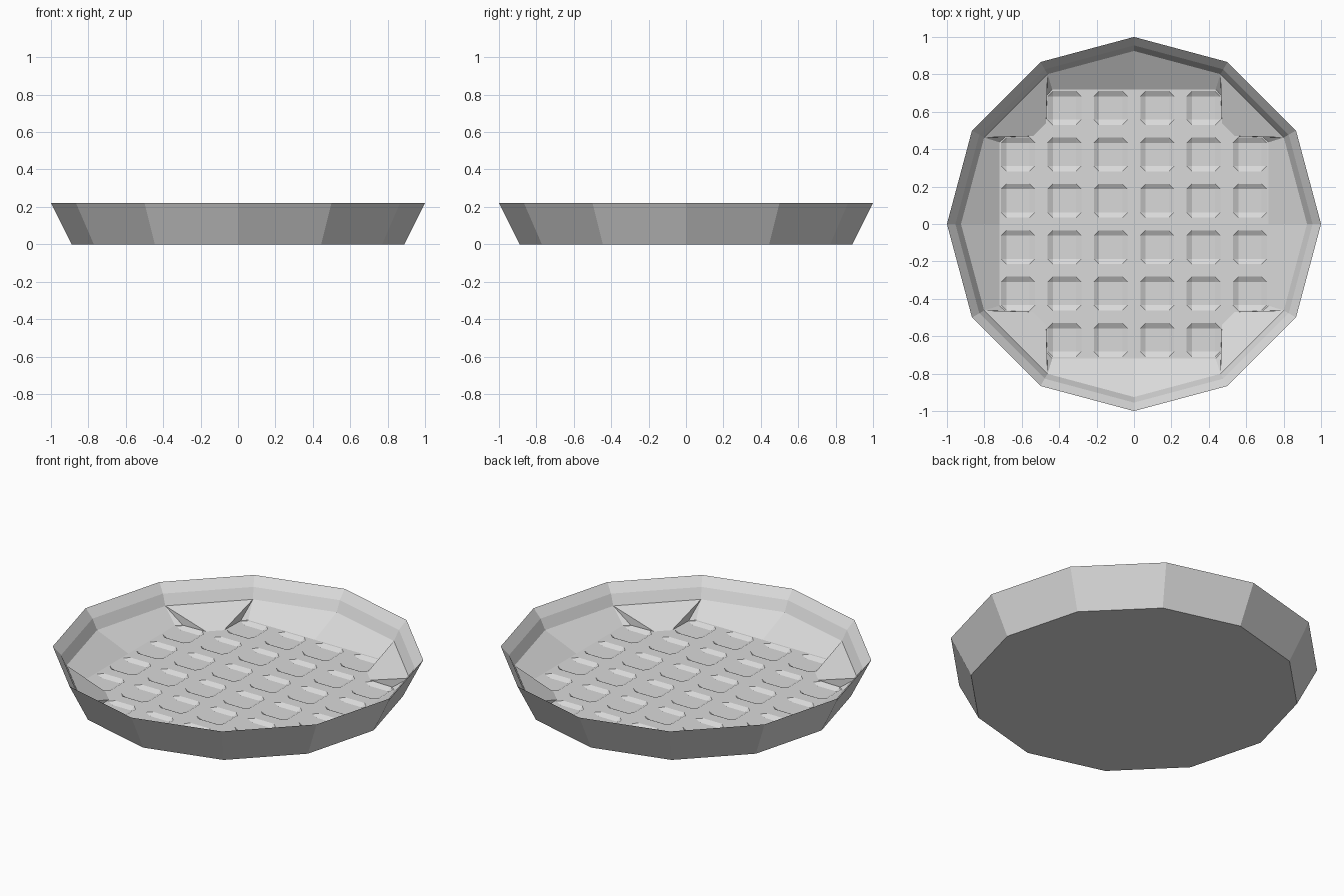
import bpy, bmesh, math
from mathutils import Vector

if "Cube" in bpy.data.objects:
    bpy.data.objects.remove(bpy.data.objects["Cube"])

SIDES = 12
RIB_Z, PIT_Z = 0.025, 0.01      # rib tops and pit floors
PITCH, HALF, CUT = 0.248, 0.09, 0.028

bm = bmesh.new()


def ring(radius, z):
    return [bm.verts.new((radius * math.cos(2 * math.pi * i / SIDES),
                          radius * math.sin(2 * math.pi * i / SIDES), z))
            for i in range(SIDES)]


def bridge(a, b):
    n = len(a)
    for i in range(n):
        j = (i + 1) % n
        bm.faces.new((a[i], a[j], b[j], b[i]))


# Outer wall, rim and inner wall
rings = [ring(0.89, 0), ring(1.0, 0.22), ring(0.955, 0.17), ring(0.925, 0.11)]
bm.faces.new(list(reversed(rings[0])))
for a, b in zip(rings, rings[1:]):
    bridge(a, b)
inner = rings[-1]

# Stepped outline of the waffle floor, one quarter turned four times
quarter = [(0.72, 0), (0.72, 0.437), (0.688, 0.4645), (0.54, 0.47),
           (0.47, 0.54), (0.4645, 0.688), (0.437, 0.72)]
outline = []
for k in range(4):
    for x, y in quarter:
        for _ in range(k):
            x, y = -y, x
        outline.append(bm.verts.new((x, y, RIB_Z)))

# Sloping band from the inner wall down to the floor outline
for k in range(4):
    p0, p1, p2, p3 = [inner[(3 * k + i) % SIDES] for i in range(4)]
    e, a, a2, b, c, d2, d, e2 = [outline[(7 * k + i) % 28] for i in range(8)]
    for f in ((p0, p1, a, e), (p1, a2, a), (p1, b, a2), (p1, p2, c, b),
              (p2, d2, c), (p2, d, d2), (p2, p3, e2, d)):
        bm.faces.new(f)


def loop_edges(verts):
    result = []
    for i, v in enumerate(verts):
        w = verts[(i + 1) % len(verts)]
        result.append(bm.edges.get((v, w)) or bm.edges.new((v, w)))
    return result


# Square pits with clipped corners; the four corner cells are left out
floor_edges = loop_edges(outline)
low = HALF - CUT
for i in range(6):
    for j in range(6):
        if i in (0, 5) and j in (0, 5):
            continue
        cx, cy = (i - 2.5) * PITCH, (j - 2.5) * PITCH
        top, base = [], []
        for sx, sy in ((1, 1), (-1, 1), (-1, -1), (1, -1)):
            pair = [(HALF * sx, low * sy), (low * sx, HALF * sy)]
            if sx * sy < 0:
                pair.reverse()
            top += [bm.verts.new((cx + x, cy + y, RIB_Z)) for x, y in pair]
            base.append(bm.verts.new((cx + low * sx, cy + low * sy, PIT_Z)))
        floor_edges += loop_edges(top)
        bm.faces.new(base)
        for n in range(4):
            m = (n + 1) % 4
            bm.faces.new((top[2 * n], top[2 * n + 1], base[n]))
            bm.faces.new((top[2 * n + 1], top[2 * m], base[m], base[n]))

# Flat ribs between the pits
bmesh.ops.triangle_fill(bm, use_beauty=True, edges=floor_edges,
                        normal=Vector((0, 0, 1)))
bmesh.ops.recalc_face_normals(bm, faces=bm.faces[:])

mesh = bpy.data.meshes.new("waffle_dish")
bm.to_mesh(mesh)
bm.free()
dish = bpy.data.objects.new("waffle_dish", mesh)
bpy.context.collection.objects.link(dish)

grey = bpy.data.materials.new("light_grey")
grey.diffuse_color = (0.7, 0.7, 0.7, 1)
grey.use_nodes = True
grey.node_tree.nodes["Principled BSDF"].inputs["Base Color"].default_value = grey.diffuse_color
mesh.materials.append(grey)
